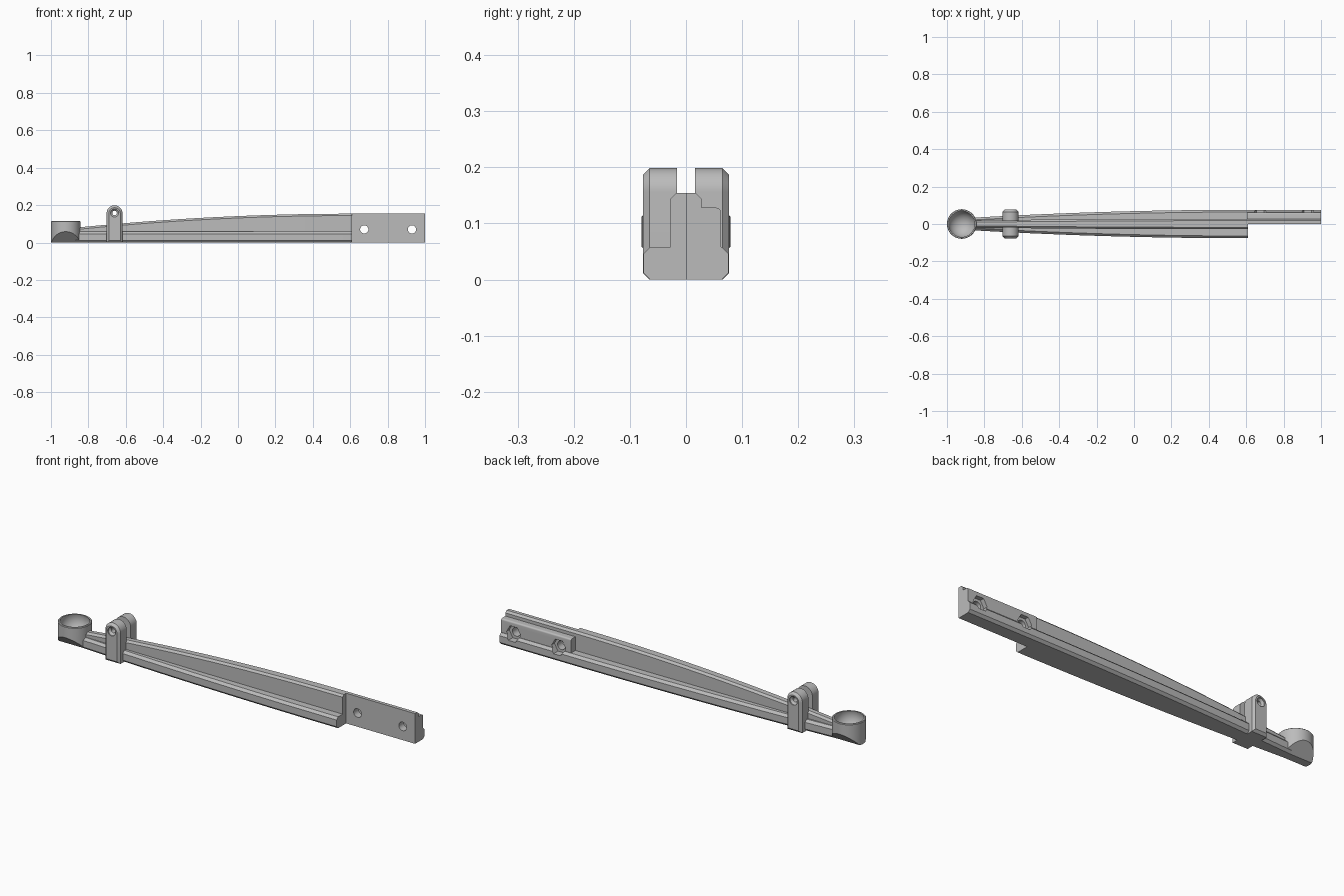
import bpy, bmesh, math
from mathutils import Vector, Matrix

if "Cube" in bpy.data.objects:
    bpy.data.objects.remove(bpy.data.objects["Cube"], do_unlink=True)

grey = bpy.data.materials.new("plain grey")
grey.use_nodes = True
COLOUR = (0.5, 0.5, 0.5, 1)
grey.diffuse_color = COLOUR
grey.node_tree.nodes["Principled BSDF"].inputs["Base Color"].default_value = COLOUR


def finish(name, bm):
    bmesh.ops.recalc_face_normals(bm, faces=bm.faces)
    mesh = bpy.data.meshes.new(name)
    bm.to_mesh(mesh)
    bm.free()
    mesh.materials.append(grey)
    ob = bpy.data.objects.new(name, mesh)
    bpy.context.collection.objects.link(ob)
    return ob


def loft(name, sections):
    """Skin a list of closed sections and cap both ends."""
    bm = bmesh.new()
    rings = [[bm.verts.new(p) for p in s] for s in sections]
    n = len(rings[0])
    for a, b in zip(rings, rings[1:]):
        for i in range(n):
            j = (i + 1) % n
            bm.faces.new((a[i], a[j], b[j], b[i]))
    bm.faces.new(rings[0])
    bm.faces.new(rings[-1])
    return finish(name, bm)


def prism_x(name, outline, x0, x1):
    return loft(name, [[(x, y, z) for y, z in outline] for x in (x0, x1)])


def rod_y(name, x, z, stations, sides=32):
    """Round or hexagonal rod along y, from (y, radius) stations."""
    turn = [2 * math.pi * i / sides for i in range(sides)]
    return loft(name, [[(x + r * math.cos(a), y, z + r * math.sin(a)) for a in turn]
                       for y, r in stations])


def boolean(target, tool, op="DIFFERENCE"):
    mod = target.modifiers.new("cut", "BOOLEAN")
    mod.operation, mod.object, mod.solver = op, tool, "EXACT"
    bpy.context.view_layer.objects.active = target
    with bpy.context.temp_override(object=target, active_object=target):
        bpy.ops.object.modifier_apply(modifier=mod.name)
    bpy.data.objects.remove(tool, do_unlink=True)


STEP_X = 0.61
RING_X, RING_R = -0.921, 0.079


# Beam: tapering inverted T with chamfered edges
def beam_section(x):
    t = max(0, (STEP_X - x) / 1.43) ** 2
    w, web, top = 0.076 - 0.04 * t, 0.028 - 0.008 * t, 0.154 - 0.07 * t
    c = 0.012
    half = [(w - c, 0), (w, c), (w, 0.046), (w - c, 0.058),
            (web, 0.058), (web, top - 0.01), (web - 0.01, top)]
    return [(x, y, z) for y, z in half] + [(x, -y, z) for y, z in reversed(half)]


steps = 28
start = -0.87
xs = [start + (STEP_X - start) * i / steps for i in range(steps + 1)] + [1.0]
beam = loft("beam", [beam_section(x) for x in xs])

# Half-lap joint: raised pad, flat mating face, bolt holes and nut pockets
corner = [(0.054 + 0.008 * math.cos(a), 0.12 + 0.008 * math.sin(a))
          for a in (math.pi / 2 * i / 6 for i in range(7))]
pad = prism_x("pad", [(0.01, 0.04), (0.062, 0.04)] + corner + [(0.01, 0.128)], 0.605, 1.0)
boolean(beam, pad, "UNION")
lap = prism_x("lap", [(-0.2, -0.1), (0, -0.1), (0, 0.3), (-0.2, 0.3)], STEP_X, 1.2)
boolean(beam, lap)
for x in (0.675, 0.93):
    boolean(beam, rod_y("bolt_hole", x, 0.07, [(-0.05, 0.022), (0.1, 0.022)]))
    boolean(beam, rod_y("nut_pocket", x, 0.07, [(0.04, 0.04), (0.1, 0.04)], 6))

# Socket ring: cup with a ball-shaped hollow and undercut sides
turn = [2 * math.pi * i / 64 for i in range(64)]
ring = loft("socket_ring", [[(RING_X + r * math.cos(a), r * math.sin(a), z) for a in turn]
                            for z, r in ((0, RING_R), (0.112, RING_R), (0.115, RING_R - 0.003))])
for s in (1, -1):
    boolean(ring, prism_x("undercut", [(0.011 * s, -0.01), (0.121 * s, 0.1), (0.121 * s, -0.01)],
                          -1.1, -0.8))
for part in (ring, beam):
    bm = bmesh.new()
    bmesh.ops.create_uvsphere(bm, u_segments=64, v_segments=32, radius=0.072,
                              matrix=Matrix.Translation((RING_X, 0, 0.095)))
    boolean(part, finish("ball", bm))

# Clevis: two round-topped cheeks with countersunk pin holes
PIVOT_X, PIVOT_Z, CHEEK = -0.66, 0.156, 0.0425


def cheek_outline(y, inset):
    r = CHEEK - inset
    arc = [math.pi * i / 24 for i in range(25)]
    pts = [(PIVOT_X + r * math.cos(a), y, PIVOT_Z + r * math.sin(a)) for a in arc]
    return pts + [(PIVOT_X - r, y, inset), (PIVOT_X + r, y, inset)]


cheeks = []
for side, s in (("left", -1), ("right", 1)):
    cheek = loft("clevis_cheek_" + ("back" if s > 0 else "front"),
                 [cheek_outline(0.016 * s, 0), cheek_outline(0.065 * s, 0),
                  cheek_outline(0.077 * s, 0.012)])
    boolean(cheek, rod_y("pin_hole", PIVOT_X, PIVOT_Z + 0.002,
                         [(0.0, 0.012), (0.062 * s, 0.012), (0.072 * s, 0.022), (0.09 * s, 0.022)]))
    cheeks.append(cheek)

# Smooth the round surfaces, keep the chamfers crisp
bpy.ops.object.select_all(action="DESELECT")
for ob in [beam, ring] + cheeks:
    ob.select_set(True)
bpy.context.view_layer.objects.active = beam
bpy.ops.object.shade_smooth_by_angle(angle=math.radians(25))
